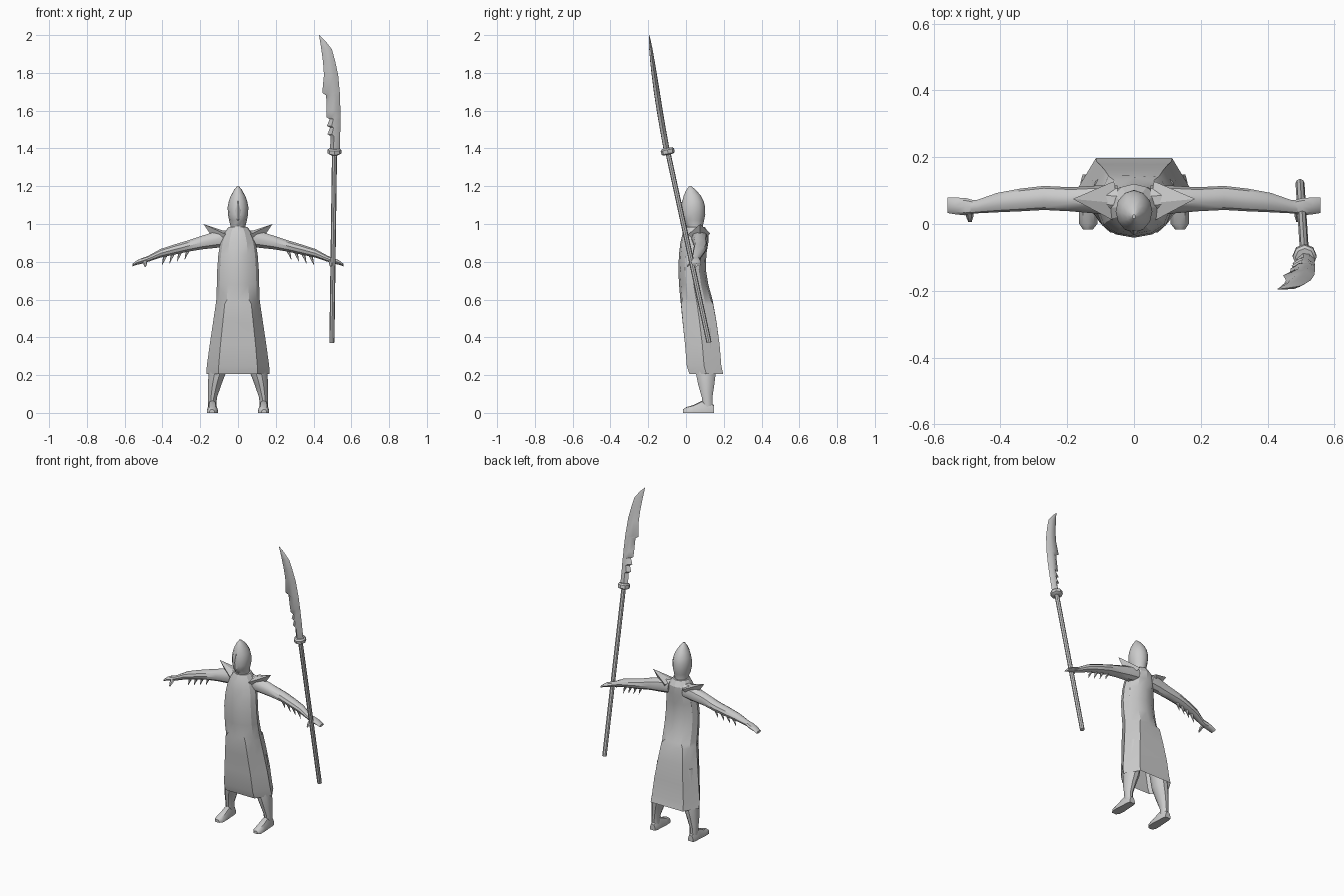
import bpy, bmesh, math
from mathutils import Vector

grey = bpy.data.materials.new("plain grey")
grey.diffuse_color = (0.6, 0.6, 0.6, 1)


def make(name, verts, faces, mirror=False, angle=35):
    me = bpy.data.meshes.new(name)
    me.from_pydata([tuple(v) for v in verts], [], faces)
    bm = bmesh.new()
    bm.from_mesh(me)
    bmesh.ops.recalc_face_normals(bm, faces=bm.faces)
    bm.to_mesh(me)
    bm.free()
    me.materials.append(grey)
    me.shade_smooth()
    me.set_sharp_from_angle(angle=math.radians(angle))
    ob = bpy.data.objects.new(name, me)
    bpy.context.collection.objects.link(ob)
    if mirror:
        ob.modifiers.new("mirror", 'MIRROR')
    return ob


def loft(name, rings, start=True, end=True, **kw):
    n = len(rings[0])
    verts = [p for r in rings for p in r]
    faces = [(k * n + i, k * n + (i + 1) % n, (k + 1) * n + (i + 1) % n, (k + 1) * n + i)
             for k in range(len(rings) - 1) for i in range(n)]
    if start:
        faces.append(tuple(range(n)))
    if end:
        faces.append(tuple(range(len(verts) - n, len(verts))))
    return make(name, verts, faces, **kw)


def ring(c, u, v, n=10):
    """Elliptical ring spanned by the vectors u and v."""
    c, u, v = Vector(c), Vector(u), Vector(v)
    return [c + u * math.cos(2 * math.pi * i / n) + v * math.sin(2 * math.pi * i / n) for i in range(n)]


def limb(name, sections, axis, n=10, **kw):
    """Sections are x, y, z and two radii across the axis."""
    u, v = {'x': ((0, 1, 0), (0, 0, 1)), 'y': ((1, 0, 0), (0, 0, 1)), 'z': ((1, 0, 0), (0, 1, 0))}[axis]
    return loft(name, [ring((x, y, z), Vector(u) * a, Vector(v) * b, n)
                       for x, y, z, a, b in sections], **kw)


def cone(name, base, tip, r, n=5, **kw):
    base, tip = Vector(base), Vector(tip)
    d = (tip - base).normalized()
    u = d.orthogonal().normalized()
    return loft(name, [ring(base, u * r, d.cross(u) * r, n),
                       ring(tip, u * r * 0.05, d.cross(u) * r * 0.05, n)], **kw)


# robe: round torso turning into a six-sided skirt with flat front and back panels
def robe_ring(z, w, yf, yb, t):
    ym, pts = (yf + yb) / 2, []
    fx, bx = 0.5 + 0.12 * t, 0.5 + 0.18 * t
    half = [(0, yf), (fx * w, yf), ((fx + 1) / 2 * w, (yf + ym) / 2), (w, ym),
            ((bx + 1) / 2 * w, (yb + ym) / 2), (bx * w, yb), (0, yb)]
    full = half + [(-x, y) for x, y in half[-2:0:-1]]
    for i, (hx, hy) in enumerate(full):
        a = math.radians(30 * i)
        e = Vector((w * math.sin(a), ym - (yb - yf) / 2 * math.cos(a), z))
        pts.append(e.lerp(Vector((hx, hy, z)), t))
    return pts


loft("robe", [robe_ring(*r) for r in [
    (0.205, 0.168, 0.018, 0.197, 1), (0.25, 0.165, 0.004, 0.187, 1), (0.36, 0.150, -0.005, 0.178, 1),
    (0.48, 0.132, -0.018, 0.162, 0.95), (0.575, 0.118, -0.027, 0.145, 0.9),
    (0.60, 0.115, -0.030, 0.140, 0.1), (0.68, 0.112, -0.037, 0.118, 0),
    (0.76, 0.110, -0.041, 0.105, 0), (0.84, 0.104, -0.037, 0.108, 0), (0.90, 0.094, -0.030, 0.118, 0),
    (0.95, 0.075, -0.018, 0.120, 0), (0.985, 0.050, -0.003, 0.100, 0)]], start=False, angle=25)

# hooded head, pointed at the crown
limb("head", [(0, 0.048, 0.95, 0.042, 0.045), (0, 0.046, 0.99, 0.040, 0.043),
              (0, 0.038, 1.02, 0.047, 0.058), (0, 0.038, 1.05, 0.053, 0.064),
              (0, 0.038, 1.09, 0.055, 0.063), (0, 0.037, 1.12, 0.049, 0.057),
              (0, 0.033, 1.15, 0.038, 0.045), (0, 0.027, 1.18, 0.021, 0.026),
              (0, 0.022, 1.20, 0.005, 0.006)], 'z', n=12)
# narrow face ridge and chin
make("face_ridge", [(0, -0.034, 1.075), (0, -0.028, 1.015), (0, -0.020, 1.125),
                    (0.03, -0.008, 1.07), (-0.03, -0.008, 1.07)],
     [(0, 1, 3), (0, 3, 2), (0, 2, 4), (0, 4, 1)])

# spiked shoulder collar
make("collar_spike", [(0.183, 0.075, 1.0), (0.065, 0.012, 0.945), (0.048, 0.062, 0.955),
                      (0.060, 0.128, 0.950), (0.106, 0.072, 0.885)],
     [(0, 1, 2), (0, 2, 3), (0, 3, 4), (0, 4, 1), (1, 2, 3, 4)], mirror=True, angle=20)

# arms, hands and thumbs
limb("arm", [(0.05, 0.07, 0.925, 0.045, 0.045), (0.11, 0.073, 0.918, 0.042, 0.046),
             (0.19, 0.074, 0.902, 0.036, 0.038), (0.27, 0.078, 0.882, 0.036, 0.031),
             (0.34, 0.072, 0.864, 0.034, 0.028), (0.41, 0.064, 0.845, 0.029, 0.024),
             (0.47, 0.052, 0.818, 0.020, 0.017), (0.49, 0.050, 0.811, 0.020, 0.015)], 'x', mirror=True)
limb("hand", [(0.475, 0.051, 0.816, 0.019, 0.015), (0.505, 0.052, 0.806, 0.026, 0.015),
              (0.535, 0.054, 0.796, 0.025, 0.012), (0.558, 0.056, 0.783, 0.023, 0.007)],
     'x', n=8, mirror=True)
limb("thumb", [(0.492, 0.045, 0.806, 0.012, 0.012), (0.492, 0.022, 0.792, 0.011, 0.010),
               (0.491, 0.006, 0.776, 0.005, 0.005)], 'y', n=6, mirror=True)

# forearm spikes
for i in range(4):
    x = 0.265 + 0.04 * i
    z = 0.862 - 0.010 * i
    cone("forearm_spike_%d" % (i + 1), (x, 0.077 - 0.004 * i, z),
         (x + 0.018, 0.077 - 0.004 * i, z - 0.052), 0.011, mirror=True)

# legs and feet
limb("leg", [(0.075, 0.095, 0.45, 0.05, 0.055), (0.110, 0.105, 0.21, 0.045, 0.055),
             (0.124, 0.107, 0.15, 0.036, 0.045), (0.136, 0.112, 0.08, 0.024, 0.029),
             (0.136, 0.114, 0.03, 0.022, 0.029)], 'z', mirror=True)


def foot_ring(x, y, w, h):
    return [(x + a * w, y, b * h) for a, b in
            [(-1, 0), (1, 0), (1, 0.4), (0.6, 0.9), (0, 1), (-0.6, 0.9), (-1, 0.4)]]


loft("foot", [foot_ring(*r) for r in [(0.136, 0.148, 0.018, 0.04), (0.136, 0.125, 0.024, 0.06),
                                      (0.136, 0.085, 0.025, 0.065), (0.136, 0.04, 0.029, 0.042),
                                      (0.137, 0.0, 0.027, 0.030), (0.138, -0.017, 0.014, 0.018)]],
     mirror=True, angle=40)

# pole of the weapon and the guard under its blade
bottom, top = Vector((0.497, 0.122, 0.372)), Vector((0.511, -0.097, 1.385))
d = (top - bottom).normalized()
u = Vector((1, 0, 0))
u = (u - d * u.dot(d)).normalized()
v = d.cross(u)
loft("weapon_pole", [ring(p, u * 0.0135, v * 0.0135, 8) for p in (bottom, top)])
loft("weapon_guard", [ring(top + d * s, u * r, v * r, 8) for s, r in
                      [(-0.018, 0.026), (-0.012, 0.036), (0.008, 0.036), (0.016, 0.028)]])

# curved blade with a notched rear edge: z, left x, right x, half thickness
rows = [(1.39, 0.487, 0.540, 0.016), (1.465, 0.490, 0.541, 0.016), (1.475, 0.474, 0.541, 0.016),
        (1.51, 0.487, 0.542, 0.016), (1.52, 0.471, 0.542, 0.016), (1.555, 0.485, 0.542, 0.016),
        (1.565, 0.469, 0.542, 0.016), (1.60, 0.468, 0.542, 0.016), (1.68, 0.467, 0.540, 0.016),
        (1.695, 0.446, 0.539, 0.016), (1.79, 0.455, 0.530, 0.014), (1.86, 0.450, 0.515, 0.012),
        (1.925, 0.441, 0.497, 0.009), (1.97, 0.434, 0.462, 0.005), (2.0, 0.429, 0.431, 0.001)]
blade = []
for z, a, b, h in rows:
    s = (z - 1.39) / 0.61
    y = -0.102 - 0.115 * s + 0.022 * s * s
    w = b - a
    blade.append([(a, y, z), (a + 0.35 * w, y - h, z), (a + 0.7 * w, y - h * 0.9, z),
                  (b, y, z), (a + 0.7 * w, y + h * 0.9, z), (a + 0.35 * w, y + h, z)])
loft("weapon_blade", blade, angle=40)
